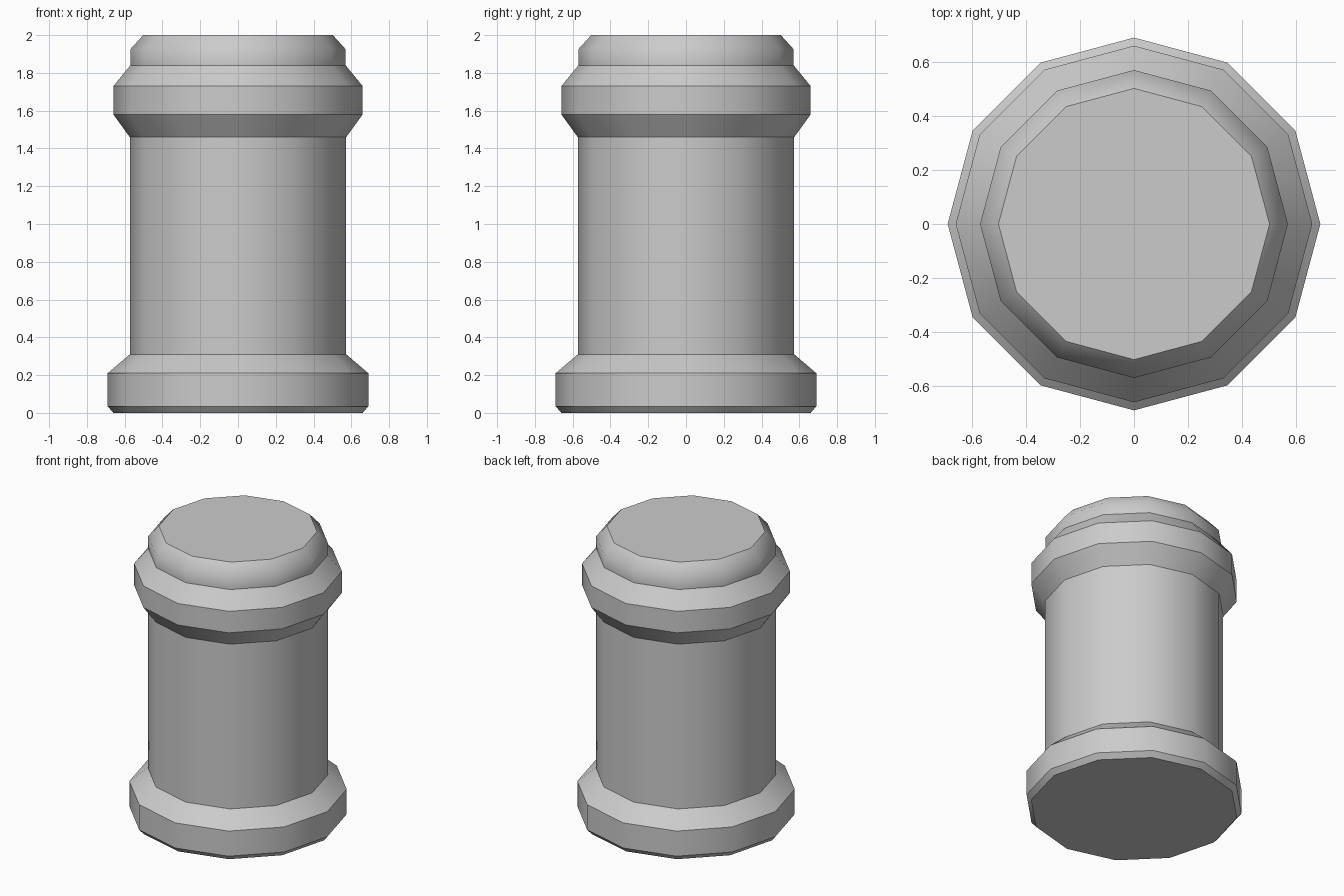
import bpy, bmesh
from math import cos, sin, pi, radians

if "Cube" in bpy.data.objects:
    bpy.data.objects.remove(bpy.data.objects["Cube"])

SIDES = 12

def lathe(name, profile, smooth_deg, bottom=False, top=False):
    """Revolve (radius, z) points into a 12-sided shell with optional end faces."""
    bm = bmesh.new()
    rings = [[bm.verts.new((r * cos(2 * pi * i / SIDES), r * sin(2 * pi * i / SIDES), z))
              for i in range(SIDES)] for r, z in profile]
    for a, b in zip(rings, rings[1:]):
        for i in range(SIDES):
            j = (i + 1) % SIDES
            bm.faces.new((a[i], a[j], b[j], b[i]))
    if bottom:
        bm.faces.new(rings[0][::-1])
    if top:
        bm.faces.new(rings[-1])
    mesh = bpy.data.meshes.new(name)
    bm.to_mesh(mesh)
    bm.free()
    obj = bpy.data.objects.new(name, mesh)
    bpy.context.collection.objects.link(obj)
    bpy.ops.object.select_all(action='DESELECT')
    obj.select_set(True)
    bpy.context.view_layer.objects.active = obj
    bpy.ops.object.shade_smooth_by_angle(angle=radians(smooth_deg))
    return obj

# Chamfered foot
lathe("base", [(0.66, 0), (0.69, 0.035), (0.69, 0.21), (0.573, 0.31)], 31, bottom=True)
# Straight column
lathe("shaft", [(0.573, 0.31), (0.573, 1.46)], 31)
# Raised band near the top
lathe("collar", [(0.573, 1.46), (0.66, 1.58), (0.66, 1.73), (0.57, 1.84)], 31)
# Softly rounded top
lathe("cap", [(0.57, 1.84), (0.57, 1.925), (0.502, 2.0)], 45, top=True)
